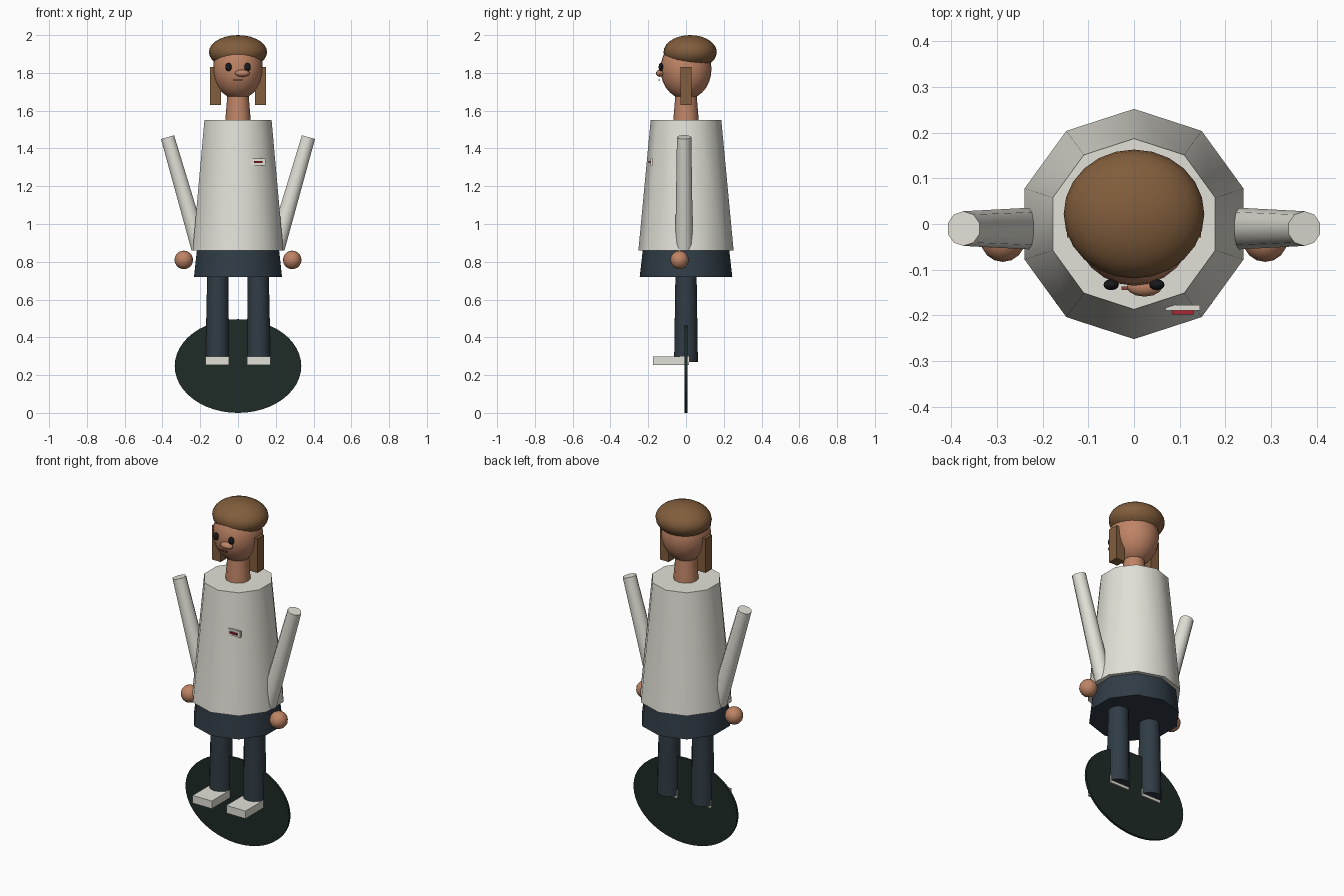
import bpy, math
from mathutils import Vector

if "Cube" in bpy.data.objects:
    bpy.data.objects.remove(bpy.data.objects["Cube"])


def material(name, rgb):
    m = bpy.data.materials.new(name)
    m.diffuse_color = (*rgb, 1)
    m.use_nodes = True
    m.node_tree.nodes["Principled BSDF"].inputs["Base Color"].default_value = m.diffuse_color
    return m


SKIN = material("skin", (0.52, 0.23, 0.13))
HAIR = material("hair", (0.22, 0.11, 0.045))
CLOTH = material("off_white", (0.76, 0.75, 0.68))
NAVY = material("navy", (0.03, 0.045, 0.06))
GREEN = material("dark_green", (0.013, 0.024, 0.02))
BLACK = material("black", (0.01, 0.01, 0.012))
RED = material("red", (0.4, 0.02, 0.03))
LIP = material("lip", (0.25, 0.06, 0.05))


def finish(name, mat, smooth=True):
    ob = bpy.context.object
    ob.name = name
    ob.data.materials.append(mat)
    if smooth:
        bpy.ops.object.shade_smooth_by_angle(angle=math.radians(40))
    return ob


def tube(name, a, b, ra, rb, sides, mat):
    """Tapered cylinder from point a to point b."""
    a, b = Vector(a), Vector(b)
    d = b - a
    bpy.ops.mesh.primitive_cone_add(
        vertices=sides, radius1=ra, radius2=rb, depth=d.length,
        location=(a + b) / 2, rotation=Vector((0, 0, 1)).rotation_difference(d).to_euler())
    return finish(name, mat)


def ball(name, loc, radii, mat, seg=24, rings=14):
    bpy.ops.mesh.primitive_uv_sphere_add(segments=seg, ring_count=rings, radius=1, location=loc)
    bpy.context.object.scale = radii
    bpy.ops.object.transform_apply(location=False, rotation=False)
    return finish(name, mat)


def box(name, loc, size, mat):
    bpy.ops.mesh.primitive_cube_add(size=1, location=loc)
    bpy.context.object.scale = size
    bpy.ops.object.transform_apply(location=False, rotation=False)
    return finish(name, mat, False)


# Upright oval disc behind the feet
disc = tube("disc", (0, 0.007, 0.248), (0, -0.007, 0.248), 1, 1, 48, GREEN)
bpy.ops.object.transform_apply(location=False, rotation=True, scale=False)
disc.scale = (0.335, 1, 0.248)
bpy.ops.object.transform_apply(location=False, rotation=False)

# Clothing and neck
tube("skirt", (0, 0, 0.72), (0, 0, 0.87), 0.245, 0.228, 10, NAVY)
tube("coat", (0, 0, 0.86), (0, 0, 1.55), 0.252, 0.187, 10, CLOTH)
tube("neck", (0, 0, 1.54), (0, 0, 1.70), 0.068, 0.055, 12, SKIN)

# Head and hair cap
ball("head", (0, 0, 1.82), (0.132, 0.135, 0.16), SKIN)
ball("hair_cap", (0, 0.022, 1.91), (0.154, 0.141, 0.09), HAIR)

# Paired parts
for s, side in ((-1, "left"), (1, "right")):
    tube(f"{side}_leg", (s * 0.11, 0, 0.27), (s * 0.107, 0, 0.74), 0.063, 0.056, 12, NAVY)
    box(f"{side}_shoe", (s * 0.109, -0.08, 0.277), (0.124, 0.19, 0.045), CLOTH)
    tube(f"{side}_arm", (s * 0.203, -0.01, 0.872), (s * 0.373, -0.01, 1.46), 0.047, 0.038, 10, CLOTH)
    ball(f"{side}_hand", (s * 0.287, -0.034, 0.81), (0.049,) * 3, SKIN, 16, 10)
    box(f"{side}_hair_lock", (s * 0.119, 0, 1.73), (0.056, 0.06, 0.20), HAIR)
    ball(f"{side}_eye", (s * 0.05, -0.133, 1.831), (0.017, 0.012, 0.022), BLACK, 12, 8)

# Face details
ball("nose", (0.023, -0.137, 1.798), (0.039, 0.022, 0.019), SKIN, 12, 8)
box("mouth", (0, -0.141, 1.762), (0.054, 0.008, 0.007), LIP)

# Chest badge with a stripe
box("badge", (0.107, -0.183, 1.328), (0.076, 0.012, 0.036), CLOTH)
box("badge_stripe", (0.107, -0.193, 1.328), (0.047, 0.01, 0.01), RED)
